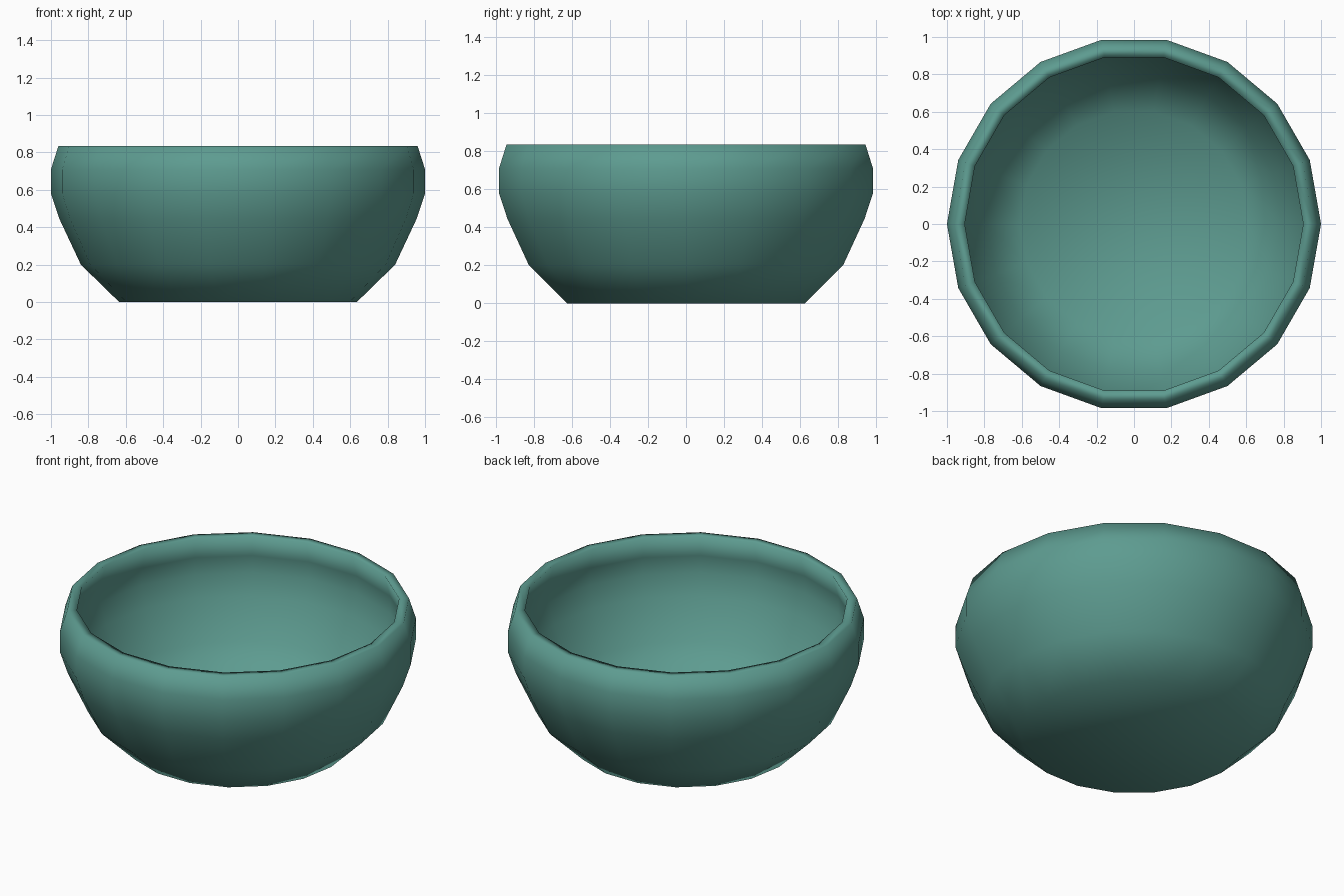
import bpy, bmesh, math

if "Cube" in bpy.data.objects:
    bpy.data.objects.remove(bpy.data.objects["Cube"])

SIDES = 18

# Bowl cross-section (radius, z): outside going up, over the rim, down the inside
profile = [(0.635, 0.0), (0.84, 0.20), (0.955, 0.445), (1.0, 0.58), (1.0, 0.71),
           (0.96, 0.835), (0.905, 0.835), (0.94, 0.70), (0.94, 0.595),
           (0.90, 0.47), (0.79, 0.24), (0.61, 0.06)]

bm = bmesh.new()
rings = [[bm.verts.new((r * math.cos(math.tau * i / SIDES),
                        r * math.sin(math.tau * i / SIDES), z))
          for i in range(SIDES)] for r, z in profile]

# Walls and rim
for a, b in zip(rings, rings[1:]):
    for i in range(SIDES):
        j = (i + 1) % SIDES
        bm.faces.new((a[i], a[j], b[j], b[i]))

# Underside and inner floor
bm.faces.new(rings[0][::-1])
bm.faces.new(rings[-1])

mesh = bpy.data.meshes.new("bowl")
bm.to_mesh(mesh)
bm.free()
bowl = bpy.data.objects.new("bowl", mesh)
bpy.context.collection.objects.link(bowl)

# Smooth walls and rim, crisp base edge
bpy.context.view_layer.objects.active = bowl
bowl.select_set(True)
bpy.ops.object.shade_smooth_by_angle(angle=math.radians(120))

# Teal glaze
glaze = bpy.data.materials.new("teal_glaze")
glaze.diffuse_color = (0.11, 0.33, 0.28, 1)
glaze.use_nodes = True
glaze.node_tree.nodes["Principled BSDF"].inputs["Base Color"].default_value = glaze.diffuse_color
mesh.materials.append(glaze)
